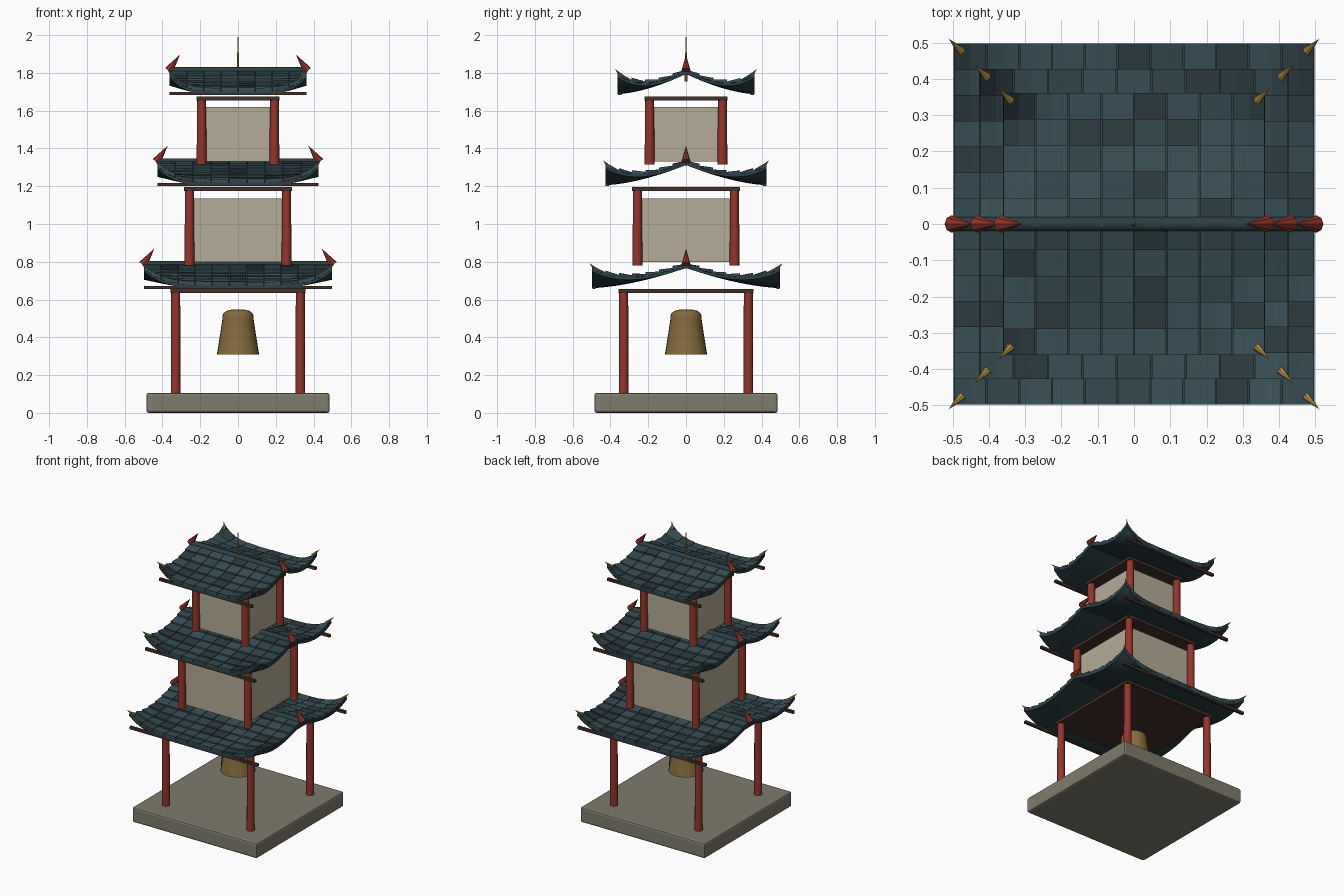
import bpy, bmesh, math, random
from mathutils import Vector

if "Cube" in bpy.data.objects:
    bpy.data.objects.remove(bpy.data.objects["Cube"])
random.seed(4)

def mat(name, *c):
    m = bpy.data.materials.new(name)
    m.diffuse_color = (*c, 1)
    m.use_nodes = True
    m.node_tree.nodes["Principled BSDF"].inputs["Base Color"].default_value = m.diffuse_color
    return m

RED = mat("red_lacquer", .30, .035, .025)
WOOD = mat("dark_wood", .055, .03, .024)
STONE = mat("stone", .21, .20, .15)
WALL = mat("plaster", .46, .41, .31)
BRONZE = mat("bronze", .24, .15, .045)
GOLD = mat("brass", .42, .26, .06)
SHELL = mat("roof_shell", .025, .05, .058)
TILES = [mat("tile_a", .04, .078, .092), mat("tile_b", .032, .062, .074), mat("tile_c", .024, .042, .05)]

def finish(name, bm, mats, smooth=False):
    me = bpy.data.meshes.new(name)
    bmesh.ops.recalc_face_normals(bm, faces=bm.faces)
    bm.to_mesh(me)
    bm.free()
    ob = bpy.data.objects.new(name, me)
    bpy.context.collection.objects.link(ob)
    for m in mats:
        me.materials.append(m)
    if smooth:
        bpy.context.view_layer.objects.active = ob
        ob.select_set(True)
        bpy.ops.object.shade_smooth_by_angle(angle=math.radians(35))
        ob.select_set(False)
    return ob

def box(name, hx, hy, z0, z1, m, x=0, y=0, bevel=0):
    bm = bmesh.new()
    bmesh.ops.create_cube(bm, size=1)
    for v in bm.verts:
        v.co = (x + v.co.x * 2 * hx, y + v.co.y * 2 * hy, (z0 + z1) / 2 + v.co.z * (z1 - z0))
    if bevel:
        bmesh.ops.bevel(bm, geom=bm.edges[:], offset=bevel, segments=2, affect='EDGES', profile=.5)
    return finish(name, bm, [m])

def cone(name, a, b, r1, r2, m, n=16, smooth=True):
    a, b = Vector(a), Vector(b)
    bm = bmesh.new()
    bmesh.ops.create_cone(bm, cap_ends=True, segments=n, radius1=r1, radius2=r2, depth=(b - a).length)
    q = (b - a).to_track_quat('Z', 'Y')
    for v in bm.verts:
        v.co = q @ v.co + (a + b) / 2
    return finish(name, bm, [m], smooth)

def height(x, y, W, ridge):
    # concave slope from the ridge, corners swept upward
    u, v = min(abs(x) / W, 1), min(abs(y) / W, 1)
    return ridge - .106 * (1 - (1 - v) ** 1.6) + .088 * v ** 3 * u ** 5

def roof(tier, W, ridge, cols, rows):
    # curved shell
    bm = bmesh.new()
    N = 28
    bmesh.ops.create_grid(bm, x_segments=N, y_segments=N, size=W)
    for v in bm.verts:
        v.co.z = height(v.co.x, v.co.y, W, ridge) - .004
    low = bmesh.ops.extrude_face_region(bm, geom=bm.faces[:])
    for v in low['geom']:
        if isinstance(v, bmesh.types.BMVert):
            v.co.z -= .014
    finish(f"roof_shell_{tier}", bm, [SHELL], True)
    # overlapping tiles on both slopes
    bm = bmesh.new()
    tw, td = 2 * W / cols, W / rows
    for s in (-1, 1):
        for i in range(cols):
            for j in range(rows):
                mid = -W + (i + .5) * tw
                xs = (mid - tw * .48, mid, mid + tw * .48)
                ys = (max(0, j * td - .008), (j + 1) * td)
                jit = random.uniform(0, .003)
                grid = []
                for y, t in zip(ys, (.004, .014 + jit)):
                    for x in xs:
                        z = height(x, y, W, ridge)
                        grid.append((bm.verts.new((x, s * y, z - .004)),
                                     bm.verts.new((x, s * y, z + t))))
                k = random.choices((0, 1, 2), (5, 3, 2))[0]
                quads = []
                for c in (0, 1):
                    p, q, r, t = grid[c], grid[c + 1], grid[c + 4], grid[c + 3]
                    quads += [(p[1], q[1], r[1], t[1]), (p[0], q[0], r[0], t[0]),
                              (p[0], q[0], q[1], p[1]), (t[0], r[0], r[1], t[1])]
                for a, b in ((0, 3), (2, 5)):
                    quads.append((grid[a][0], grid[b][0], grid[b][1], grid[a][1]))
                for f in quads:
                    bm.faces.new(f).material_index = k
    finish(f"roof_tiles_{tier}", bm, TILES)
    # ridge pole and ridge-end horns
    cone(f"ridge_{tier}", (-W, 0, ridge - .002), (W, 0, ridge - .002), .02, .02, SHELL, 12)
    for s in (-1, 1):
        cone(f"ridge_horn_{tier}", (s * (W + .005), 0, ridge), (s * (W - .055), 0, ridge + .085),
             .024, 0, RED, 8, False)
        # brass corner spikes
        for t in (-1, 1):
            c = W - .022
            e = W + .013
            cone(f"corner_spike_{tier}", (s * c, t * c, ridge - .03), (s * e, t * e, ridge + .008),
                 .012, 0, GOLD, 8, False)
        # eave rail
        box(f"eave_rail_{tier}", W, .009, ridge - .13, ridge - .112, WOOD, y=s * (W - .011))

# stone base
box("base", .485, .485, 0, .105, STONE, bevel=.012)

# tiers: roof half width, ridge height, column offset, column bottom, slab half, slab bottom, wall z range, tiles
TIERS = [(.498, .785, .33, .10, .358, .635, None, 11, 7),
         (.427, 1.33, .257, .78, .285, 1.175, (.80, 1.135), 9, 6),
         (.362, 1.812, .193, 1.315, .22, 1.655, (1.33, 1.62), 8, 5)]
for n, (W, ridge, c, z0, slab, zs, wall, cols, rows) in enumerate(TIERS, 1):
    for sx in (-1, 1):
        for sy in (-1, 1):
            cone(f"column_{n}", (sx * c, sy * c, z0), (sx * c, sy * c, zs + .005), .026, .024, RED, 12)
    box(f"ceiling_slab_{n}", slab, slab, zs, zs + .02, WOOD)
    if wall:
        box(f"wall_{n}", c - .012, c - .012, *wall, WALL)
    roof(n, W, ridge, cols, rows)

# bell, lathed from a profile
prof = [(.112, .31), (.098, .395), (.082, .50), (.083, .512), (.077, .527), (.06, .54), (.034, .547)]
bm = bmesh.new()
S = 24
rings = [[bm.verts.new((r * math.cos(2 * math.pi * i / S), r * math.sin(2 * math.pi * i / S), z))
          for i in range(S)] for r, z in prof]
for a, b in zip(rings, rings[1:]):
    for i in range(S):
        bm.faces.new((a[i], a[(i + 1) % S], b[(i + 1) % S], b[i]))
bm.faces.new(rings[0])
bm.faces.new(rings[-1])
finish("bell", bm, [BRONZE], True)

# spire
cone("spire", (0, 0, 1.755), (0, 0, 2.0), .009, .001, GOLD, 8)
